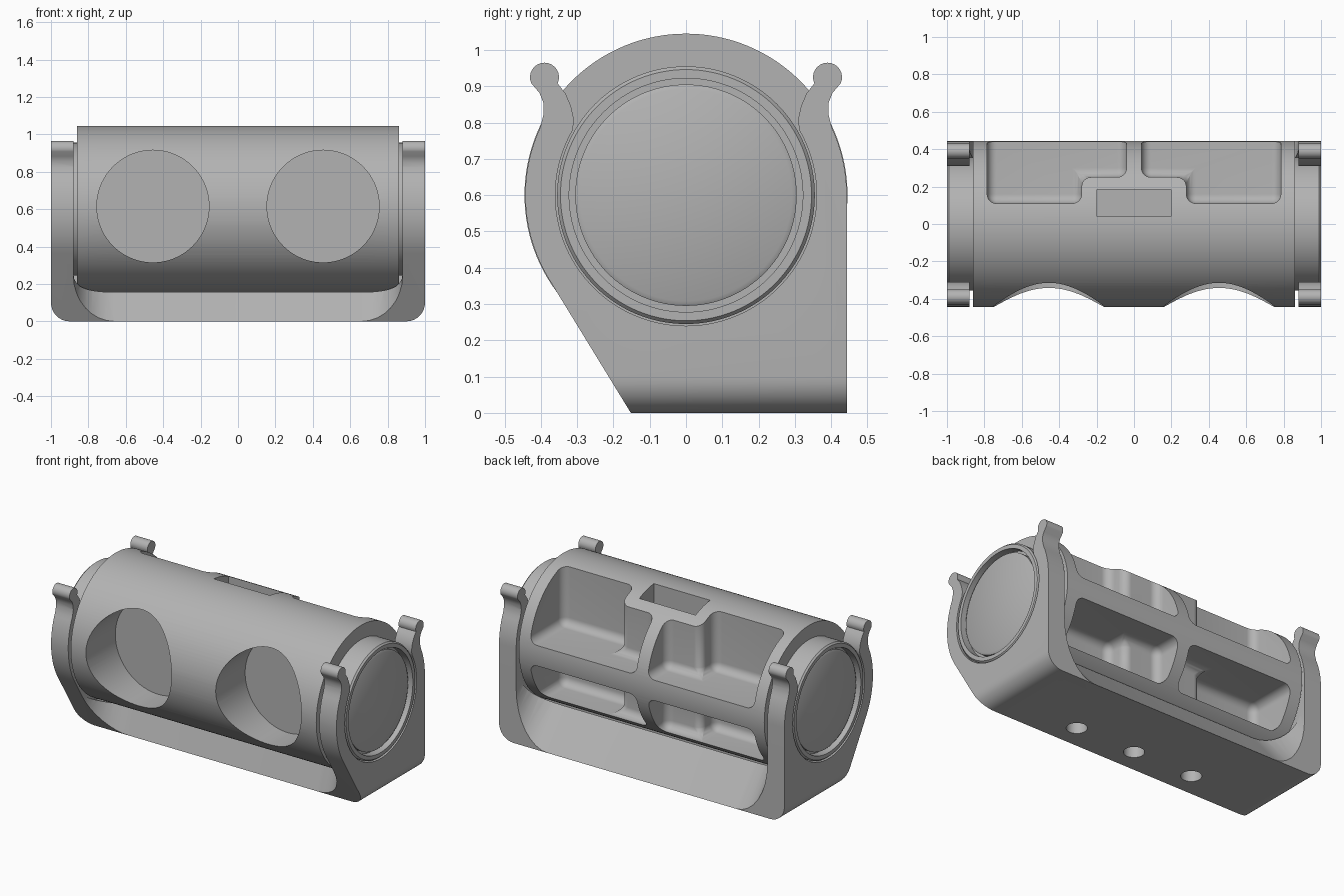
import bpy
import bmesh
from math import cos, sin, radians
from mathutils import Vector

if "Cube" in bpy.data.objects:
    bpy.data.objects.remove(bpy.data.objects["Cube"])

grey = bpy.data.materials.new("plain grey")
grey.use_nodes = True
grey.diffuse_color = (0.45, 0.45, 0.45, 1)
grey.node_tree.nodes["Principled BSDF"].inputs["Base Color"].default_value = (0.45, 0.45, 0.45, 1)

X, Y, Z = Vector((1, 0, 0)), Vector((0, 1, 0)), Vector((0, 0, 1))
AXIS_Z = 0.6


def finish(name, bm):
    bmesh.ops.recalc_face_normals(bm, faces=bm.faces[:])
    mesh = bpy.data.meshes.new(name)
    bm.to_mesh(mesh)
    bm.free()
    mesh.materials.append(grey)
    obj = bpy.data.objects.new(name, mesh)
    bpy.context.collection.objects.link(obj)
    return obj


def prism(name, outline, u, v, w, lo, hi, origin=Vector(), radius=0, pick=None):
    """Extrude an outline in the u-v plane along w, rounding the picked edges."""
    bm = bmesh.new()
    rings = [[bm.verts.new(origin + u * a + v * b + w * t) for a, b in outline] for t in (lo, hi)]
    n = len(outline)
    bm.faces.new(rings[0])
    bm.faces.new(rings[1][::-1])
    for i in range(n):
        j = (i + 1) % n
        bm.faces.new((rings[0][i], rings[1][i], rings[1][j], rings[0][j]))
    bmesh.ops.recalc_face_normals(bm, faces=bm.faces[:])
    if radius:
        edges = [e for e in bm.edges if pick(*(p.co for p in e.verts))]
        bmesh.ops.bevel(bm, geom=edges, offset=radius, segments=8, profile=0.5, affect='EDGES')
    return finish(name, bm)


def lathe(name, profile, steps=128):
    """Revolve (x, radius) points about the barrel axis."""
    bm = bmesh.new()
    rings = []
    for x, r in profile:
        rings.append([bm.verts.new((x, r * cos(radians(360 * k / steps)),
                                    AXIS_Z + r * sin(radians(360 * k / steps)))) for k in range(steps)])
    for a, b in zip(rings, rings[1:]):
        for k in range(steps):
            m = (k + 1) % steps
            bm.faces.new((a[k], a[m], b[m], b[k]))
    bm.faces.new(rings[0])
    bm.faces.new(rings[-1])
    return finish(name, bm)


def arc(cy, cz, r, start, end, steps):
    angles = [radians(start + (end - start) * i / steps) for i in range(steps + 1)]
    return [(cy + r * cos(a), cz + r * sin(a)) for a in angles]


def cut(target, cutter):
    mod = target.modifiers.new("cut", 'BOOLEAN')
    mod.operation = 'DIFFERENCE'
    mod.solver = 'EXACT'
    mod.object = cutter
    bpy.context.view_layer.objects.active = target
    bpy.ops.object.modifier_apply(modifier=mod.name)
    bpy.data.objects.remove(cutter)


# Cradle outline: flat back, sloped front, open ring with two clip arms
arm = arc(0, AXIS_Z, 0.443, 0, 25, 8)
arm += [(0.392, 0.825), (0.393, 0.855), (0.404, 0.882)]
arm += arc(0.39, 0.925, 0.04, -25, 205, 16)
arm += [(0.332, 0.88), (0.317, 0.845), (0.309, 0.81)]
mirrored_arm = [(-y, z) for y, z in reversed(arm)]
outline = [(-0.152, 0), (0.443, 0)] + arm + arc(0, AXIS_Z, 0.36, 30, -210, 72)
outline += mirrored_arm + arc(0, AXIS_Z, 0.443, 185, 212, 8)
cradle = prism("cradle", outline, Y, Z, X, -1, 1, radius=0.1,
               pick=lambda a, b: max(a.z, b.z) < 0.001 and a.x * b.x > 0.9)

# Hollow between the end plates: barrel saddle, then front and back panels
cut(cradle, lathe("saddle_cutter", [(-0.88, 0.455), (0.88, 0.455)]))
for y, angle, side in ((-0.152, 71, 1), (0.443, 130, -1)):
    along = Vector((0, cos(radians(angle)), sin(radians(angle))))
    out = X.cross(along) * side
    start = Vector((0, y, 0))
    box = [(-0.88, 0), (0.88, 0), (0.88, 1.2), (-0.88, 1.2)]
    cut(cradle, prism("panel_cutter", box, X, out, along, -0.3, 1.3, start, 0.22,
                      lambda a, b: abs(a.x - b.x) < 0.01 and (a - start).dot(out) < 0.01
                      and (b - start).dot(out) < 0.01))

# Screw holes through the base
for x in (-0.42, 0, 0.42):
    cut(cradle, prism("screw_cutter", arc(x, 0, 0.06, 0, 345, 23), X, Y, Z, -0.1, 0.4))

# Barrel with stepped journals and a grooved cap at each end
half = [(0.86, 0.445), (0.86, 0.355), (0.99, 0.355), (1, 0.346), (1, 0.322),
        (0.95, 0.322), (0.95, 0.305), (0.978, 0.305), (0.985, 0.292)]
barrel = lathe("barrel", [(-x, r) for x, r in reversed(half)] + half)

# Round front recesses, back pockets above and below the divider
pocket = [(0.04, 0.7), (0.04, 0.25), (0.28, 0.25), (0.28, 0.11), (0.785, 0.11), (0.785, 0.7)]
for side in (-1, 1):
    circle = arc(side * 0.455, 0.615, 0.3, 0, 355, 71)
    cut(barrel, prism("recess_cutter", circle, X, Z, Y, -0.7, -0.15))
    for lo, hi in ((0.66, 1.3), (0.28, 0.53)):
        cut(barrel, prism("pocket_cutter", pocket, X * side, Y, Z, lo, hi, radius=0.05,
                          pick=lambda a, b: True))

# Rectangular slot in the top
slot = [(-0.197, 0.04), (0.197, 0.04), (0.197, 0.185), (-0.197, 0.185)]
cut(barrel, prism("slot_cutter", slot, X, Y, Z, 0.75, 1.2))

for obj in (cradle, barrel):
    bpy.ops.object.select_all(action='DESELECT')
    obj.select_set(True)
    bpy.context.view_layer.objects.active = obj
    bpy.ops.object.shade_smooth_by_angle(angle=radians(30))
